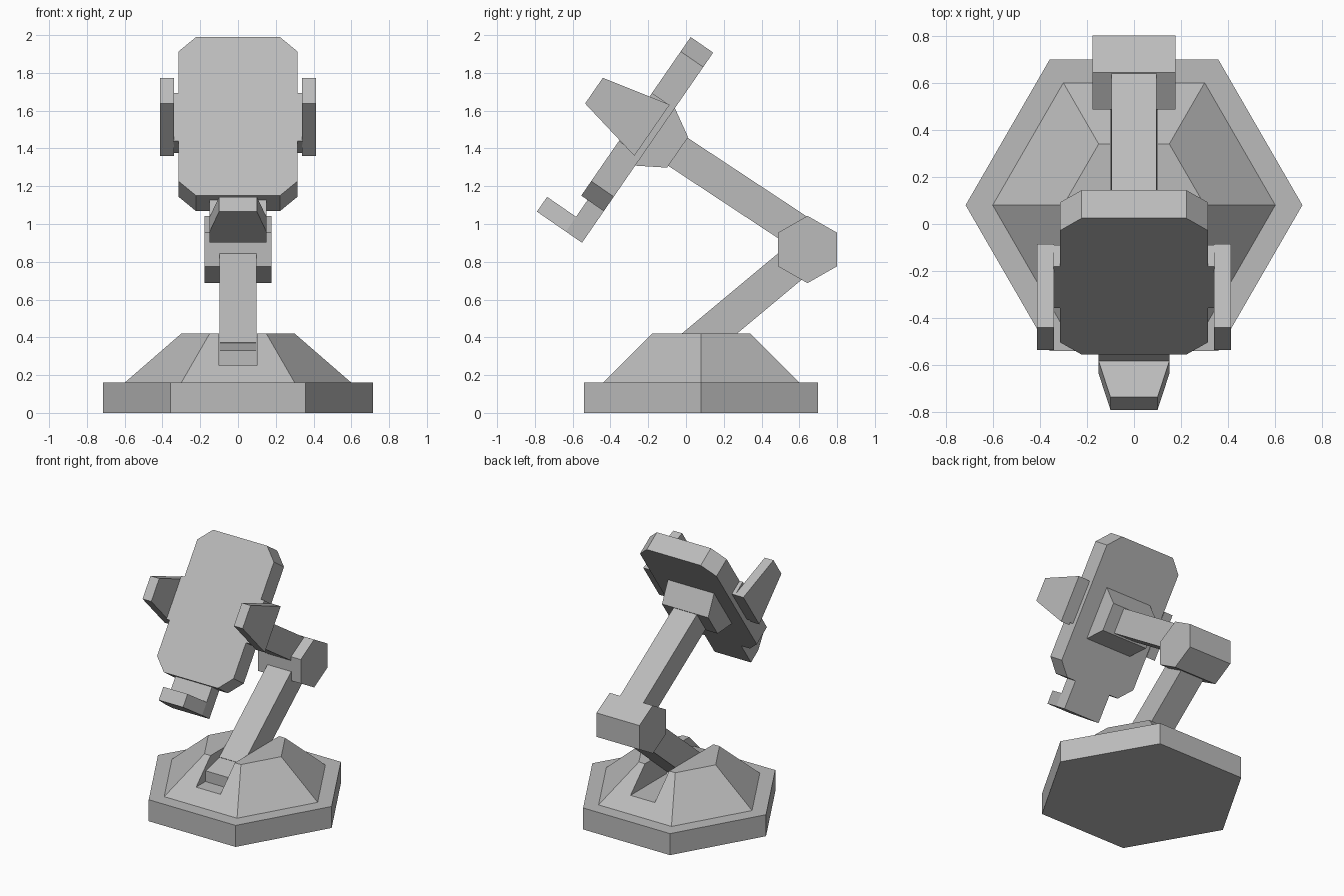
import bpy, bmesh
from math import radians, cos, sin, tau, atan2, hypot
from mathutils import Matrix, Vector

if "Cube" in bpy.data.objects:
    bpy.data.objects.remove(bpy.data.objects["Cube"])

grey = bpy.data.materials.new("plain_grey")
grey.use_nodes = True
colour = (0.5, 0.5, 0.5, 1)
grey.diffuse_color = colour
grey.node_tree.nodes["Principled BSDF"].inputs["Base Color"].default_value = colour


def loft(name, ring_a, ring_b, frame=Matrix()):
    """Closed solid between two rings with equal point counts."""
    bm = bmesh.new()
    a = [bm.verts.new(frame @ Vector(p)) for p in ring_a]
    b = [bm.verts.new(frame @ Vector(p)) for p in ring_b]
    bm.faces.new(a)
    bm.faces.new(b)
    for i in range(len(a)):
        j = (i + 1) % len(a)
        bm.faces.new((a[i], a[j], b[j], b[i]))
    bmesh.ops.recalc_face_normals(bm, faces=bm.faces)
    mesh = bpy.data.meshes.new(name)
    bm.to_mesh(mesh)
    bm.free()
    mesh.materials.append(grey)
    obj = bpy.data.objects.new(name, mesh)
    bpy.context.collection.objects.link(obj)
    return obj


def across(name, profile, x0, x1, frame=Matrix()):
    """Side profile of (y, z) points, extruded along x."""
    return loft(name, [(x0, y, z) for y, z in profile],
                [(x1, y, z) for y, z in profile], frame)


def hexagon(radius, z):
    return [(radius * cos(i * tau / 6), 0.08 + radius * sin(i * tau / 6), z)
            for i in range(6)]


def rect(half_x, y, low, high):
    return [(-half_x, y, low), (half_x, y, low), (half_x, y, high), (-half_x, y, high)]


def box_profile(y0, y1, z0, z1):
    return [(y0, z0), (y1, z0), (y1, z1), (y0, z1)]


def bar(name, start, end, thick, half_x):
    """Square-ended arm between two (y, z) points."""
    dy, dz = end[0] - start[0], end[1] - start[1]
    frame = Matrix.Translation((0, *start)) @ Matrix.Rotation(atan2(dz, dy), 4, 'X')
    across(name, box_profile(0, hypot(dy, dz), -thick / 2, thick / 2),
           -half_x, half_x, frame)


# Base with a slot running front to back
loft("base_plate", hexagon(0.715, 0), hexagon(0.715, 0.16))
dome = loft("base_dome", hexagon(0.6, 0.16), hexagon(0.3, 0.42))
cutter = across("slot_cutter", box_profile(-1, 1, 0.25, 0.6), -0.1, 0.1)
cutter.hide_render = True
cut = dome.modifiers.new("slot", 'BOOLEAN')
cut.operation = 'DIFFERENCE'
cut.solver = 'EXACT'
cut.object = cutter
bpy.context.view_layer.objects.active = dome
bpy.ops.object.modifier_apply(modifier=cut.name)
bpy.data.objects.remove(cutter)

# Arms and joints
across("base_joint", [(-0.24, 0.245), (-0.24, 0.33), (-0.08, 0.37), (0.1, 0.245)],
       -0.098, 0.098)
bar("lower_arm", (-0.02, 0.3), (0.64, 0.85), 0.187, 0.098)
across("elbow_joint", [(0.643 + 0.181 * sin(i * tau / 6), 0.865 + 0.178 * cos(i * tau / 6))
                       for i in range(6)], -0.177, 0.177)
bar("upper_arm", (0.62, 0.945), (-0.1, 1.42), 0.18, 0.096)

# Head, built upright around the middle of its front face and then leaned back
head = Matrix.Translation((0, -0.265, 1.57)) @ Matrix.Rotation(radians(-34.6), 4, 'X')
w, h, c = 0.315, 0.51, 0.093
outline = [(w, c - h), (w, h - c), (w - c, h), (c - w, h),
           (-w, h - c), (-w, c - h), (c - w, -h), (w - c, -h)]
loft("head_panel", [(x, 0, z) for x, z in outline],
     [(x, 0.145, z) for x, z in outline], head)

# Mount between arm and head
loft("head_mount", rect(0.19, 0.145, -0.217, 0.153),
     rect(0.19, 0.29, -0.13, 0.066), head)

# Chin bracket with a tapering toe
across("chin_neck", box_profile(0.041, 0.145, -0.713, -0.5), -0.15, 0.15, head)
loft("chin_toe", rect(0.15, 0.041, -0.713, -0.618),
     rect(0.1, -0.145, -0.713, -0.618), head)

# Side plates and grips
for side, s in (("left", 1), ("right", -1)):
    across(side + "_side_plate", box_profile(0.0, 0.11, -0.16, 0.15),
           s * 0.3, s * 0.342, head)
    across(side + "_grip", [(0.112, -0.177), (0.112, 0.153), (-0.26, 0.068), (-0.26, -0.097)],
           s * 0.34, s * 0.412, head)
